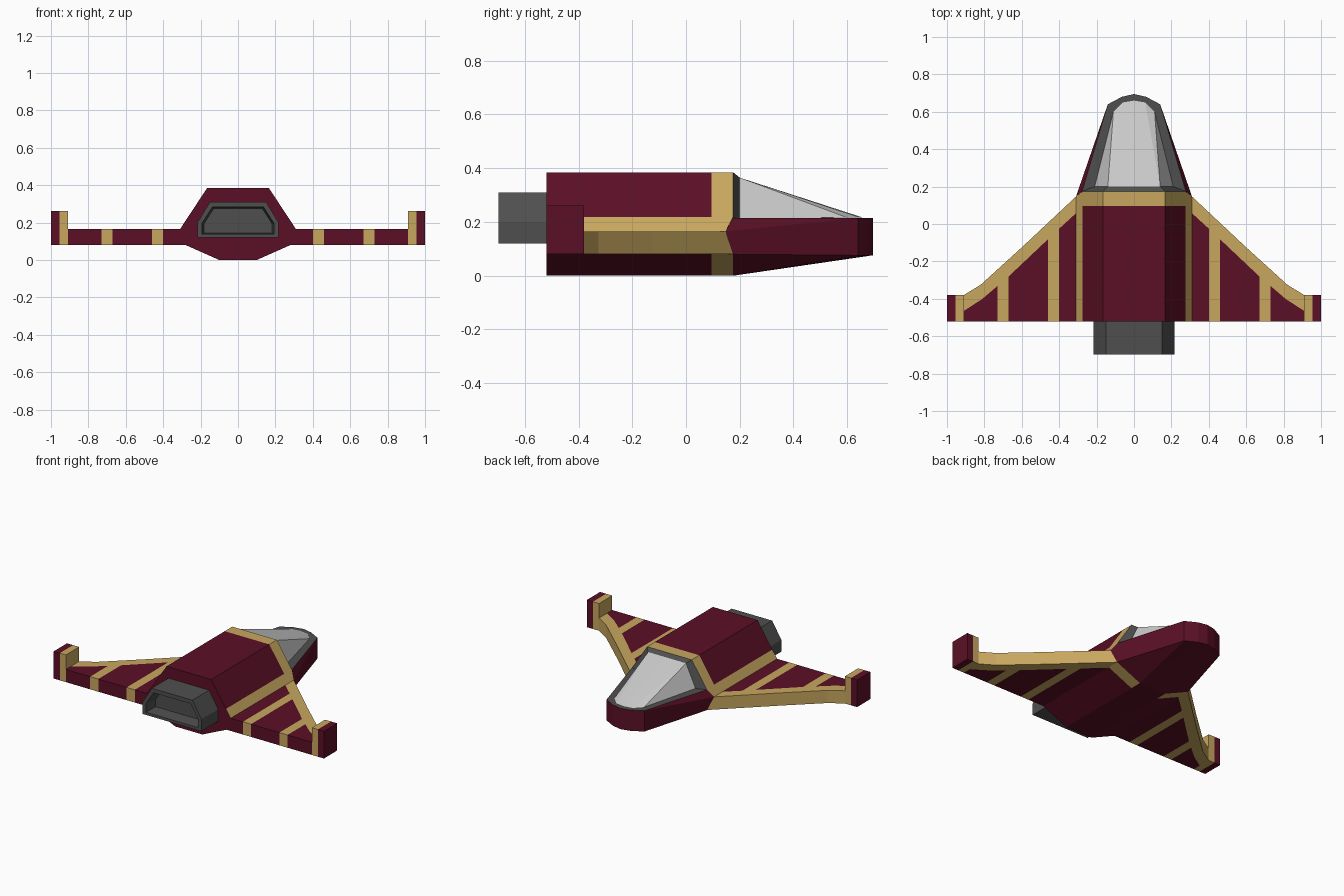
import bpy, bmesh

if "Cube" in bpy.data.objects:
    bpy.data.objects.remove(bpy.data.objects["Cube"])

def material(name, rgb):
    m = bpy.data.materials.new(name)
    m.diffuse_color = (*rgb, 1)
    m.use_nodes = True
    m.node_tree.nodes["Principled BSDF"].inputs["Base Color"].default_value = m.diffuse_color
    return m

CRIMSON = material("crimson", (0.105, 0.005, 0.019))
GOLD = material("gold", (0.58, 0.39, 0.115))
DARK = material("dark_grey", (0.078, 0.078, 0.078))
GLASS = material("light_grey", (0.53, 0.53, 0.53))

def build(name, faces, mats):
    """faces: (list of points, material index) for the +x half; mirrored and welded."""
    bm = bmesh.new()
    for s in (1, -1):
        for pts, mi in faces:
            f = bm.faces.new([bm.verts.new((s * x, y, z)) for x, y, z in pts])
            f.material_index = mi
    bmesh.ops.remove_doubles(bm, verts=bm.verts, dist=1e-4)
    bmesh.ops.recalc_face_normals(bm, faces=bm.faces)
    me = bpy.data.meshes.new(name)
    bm.to_mesh(me)
    bm.free()
    for m in mats:
        me.materials.append(m)
    ob = bpy.data.objects.new(name, me)
    bpy.context.collection.objects.link(ob)
    return ob

def loft(rings, mat=lambda ring, side: 0):
    """Quads between successive rings of points."""
    return [([a[i], a[i + 1], b[i + 1], b[i]], mat(r, i))
            for r, (a, b) in enumerate(zip(rings, rings[1:]))
            for i in range(len(a) - 1)]

def section(pts, y):
    return [(x, y, z) for x, z in pts]

# Fuselage: constant half-section, gold collar and gold root stripes
hull = [(0, .385), (.165, .385), (.275, .218), (.31, .165), (.28, .08), (.1, 0), (0, 0)]
stern, collar, bow = (section(hull, y) for y in (-.52, .095, .175))
bow[3] = (.31, .147, .165)
faces = loft([stern, collar, bow],
             lambda r, i: int(i == 2 or (r == 1 and i < 5)))
build("fuselage", faces + [(stern, 0), (bow, 0)], [CRIMSON, GOLD])

# Nose: hull tapering to a blunt tip, with a grey deck around the canopy
plan = [(.14, .64), (.065, .68), (0, .695)]
top = [(x, y, .215) for x, y in plan]
low = [(x, y, .076) for x, y in plan]
T, M, L, B = (.277, .175, .215), (.31, .147, .165), (.28, .175, .08), (.1, .175, 0)
B0, T0 = (0, .175, 0), (0, .175, .215)
faces = loft([top, low])
faces += [([T, M, top[0]], 0), ([M, L, low[0], top[0]], 0), ([L, B, low[0]], 0),
          ([B, low[1], low[0]], 0), ([B, B0, low[2], low[1]], 0),
          ([T0, T] + top, 1), ([T0, T, M, L, B, B0], 0)]
build("nose", faces, [CRIMSON, DARK])

# Canopy hoop: sloped grey frame behind the glass
back = section([(0, .385), (.165, .385), (.277, .215), (0, .215)], .175)
front = section([(0, .365), (.14, .365), (.21, .215), (0, .215)], .2)
build("canopy_hoop", loft([back, front]) + [(back, 0), (front, 0)], [DARK])

# Canopy glass: faceted wedge
a, b, c, c0 = front[0], front[1], front[2], front[3]
d, e, f = (.11, .6, .216), (.06, .65, .216), (0, .66, .216)
build("canopy_glass", [([a, b, e, f], 0), ([b, c, d], 0), ([b, d, e], 0),
                       ([a, b, c, c0], 0), ([c0, c, d, e, f], 0)], [GLASS])

# Wings: columns across the span, each with trailing edge, stripe line and leading edge
leading = [(.28, .175), (.60, -.125), (.82, -.325), (.91, -.38)]
stripe = [(.28, .085), (.40, -.025), (.67, -.28), (.81, -.4), (.91, -.465)]

def along(line, x):
    for (x0, y0), (x1, y1) in zip(line, line[1:]):
        if x <= x1 + 1e-6:
            return y0 + (y1 - y0) * (x - x0) / (x1 - x0)

rings = []
for x in (.28, .40, .46, .60, .67, .73, .81, .82, .91):
    t, s, l = -.52, along(stripe, x), along(leading, x)
    rings.append([(x, t, .165), (x, s, .165), (x, l, .165),
                  (x, l, .08), (x, s, .08), (x, t, .08), (x, t, .165)])
RIBS = (1, 4)
faces = loft(rings, lambda r, i: int(r in RIBS or i in (1, 2, 3)))
build("wings", faces + [(rings[0][:-1], 0), (rings[-1][:-1], 0)], [CRIMSON, GOLD])

# Winglets: gold inner half, crimson outer half
tips = [[(x, -.52, .08), (x, -.38, .08), (x, -.38, .262), (x, -.52, .262), (x, -.52, .08)]
        for x in (.91, .955, 1.0)]
faces = loft(tips, lambda r, i: int(r == 0))
build("winglets", faces + [(tips[0][:-1], 1), (tips[-1][:-1], 0)], [CRIMSON, GOLD])

# Engine: hollow nozzle with a tapered recess
outer = [(0, .31), (.15, .31), (.217, .2), (.217, .12), (0, .12)]
lip = [(0, .283), (.137, .283), (.193, .195), (.193, .138), (0, .138)]
floor = [(0, .275), (.13, .275), (.183, .192), (.183, .145), (0, .145)]
rings = [section(outer, -.51), section(outer, -.697), section(lip, -.697), section(floor, -.61)]
build("engine", loft(rings) + [(rings[0], 0), (rings[-1], 0)], [DARK])
